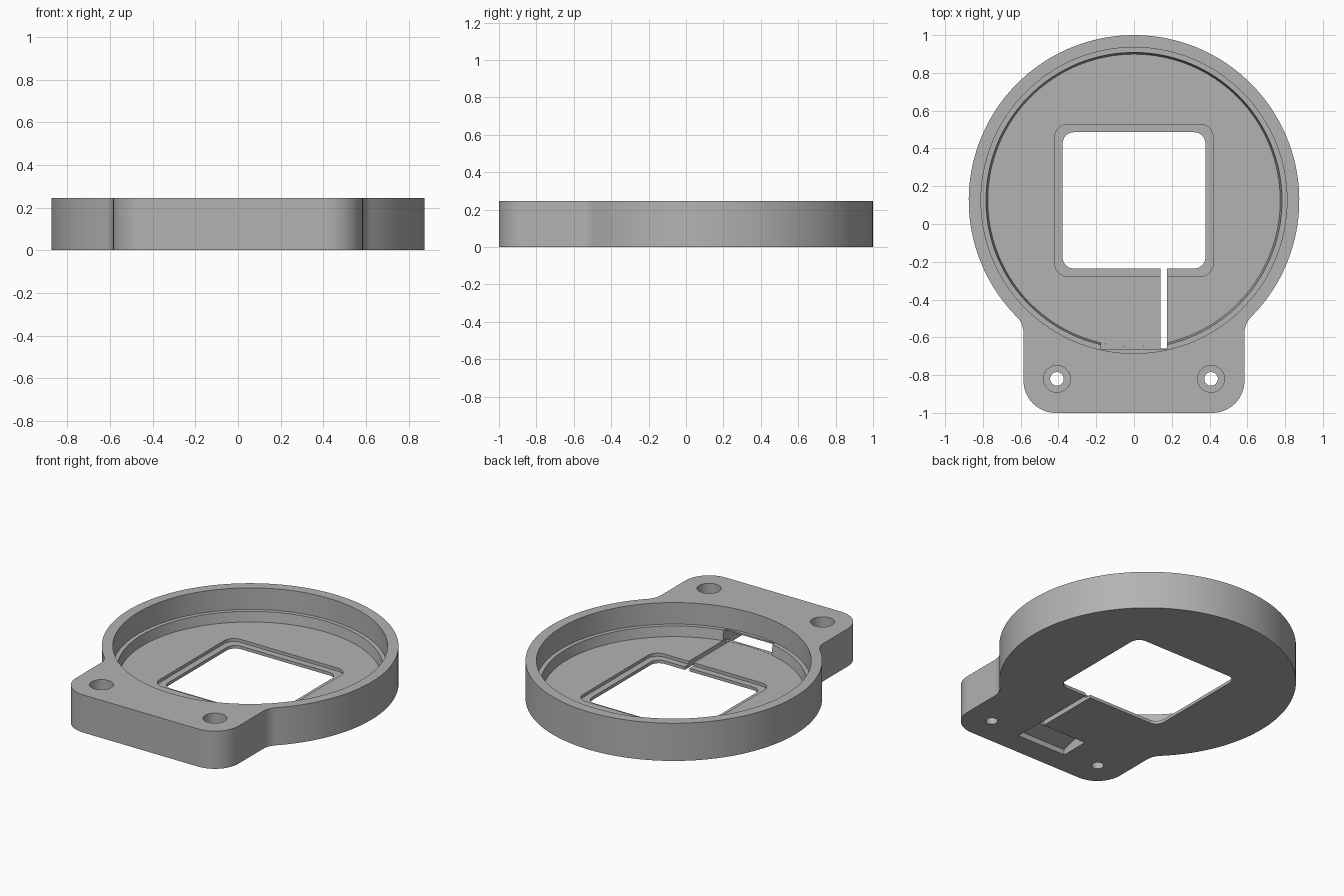
import bpy
import bmesh
from math import sin, cos, pi, atan2, radians, sqrt
from mathutils import Matrix, Vector

if "Cube" in bpy.data.objects:
    bpy.data.objects.remove(bpy.data.objects["Cube"])

HEIGHT = 0.245
FLOOR = 0.04
LEDGE = 0.105
CY = 0.125          # centre of the round body
R = 0.875
TAB = 0.585         # half width of the mounting tab

grey = bpy.data.materials.new("grey plastic")
grey.use_nodes = True
grey.diffuse_color = (0.45, 0.45, 0.45, 1)
grey.node_tree.nodes["Principled BSDF"].inputs["Base Color"].default_value = (0.45, 0.45, 0.45, 1)


def arc(cx, cy, r, a0, a1, n):
    return [(cx + r * cos(a0 + (a1 - a0) * i / n), cy + r * sin(a0 + (a1 - a0) * i / n))
            for i in range(n + 1)]


def make_object(name, bm):
    bmesh.ops.recalc_face_normals(bm, faces=bm.faces)
    mesh = bpy.data.meshes.new(name)
    bm.to_mesh(mesh)
    bm.free()
    mesh.materials.append(grey)
    obj = bpy.data.objects.new(name, mesh)
    bpy.context.collection.objects.link(obj)
    return obj


def prism(name, points, low, high, along_x=False):
    """Extrude a profile along z, or a (y, z) profile along x."""
    bm = bmesh.new()
    if along_x:
        verts = [bm.verts.new((low, a, b)) for a, b in points]
        step = Vector((high - low, 0, 0))
    else:
        verts = [bm.verts.new((a, b, low)) for a, b in points]
        step = Vector((0, 0, high - low))
    face = bm.faces.new(verts)
    top = bmesh.ops.extrude_face_region(bm, geom=[face])["geom"]
    bmesh.ops.translate(bm, vec=step, verts=[v for v in top if isinstance(v, bmesh.types.BMVert)])
    return make_object(name, bm)


def cone(name, x, y, low, high, r_low, r_high, n):
    bm = bmesh.new()
    bmesh.ops.create_cone(bm, cap_ends=True, segments=n, radius1=r_low, radius2=r_high,
                          depth=high - low, matrix=Matrix.Translation((x, y, (low + high) / 2)))
    return make_object(name, bm)


def rounded_rect(hx, hy, r):
    pts = []
    for k, (sx, sy) in enumerate([(1, 1), (-1, 1), (-1, -1), (1, -1)]):
        pts += arc(sx * (hx - r), CY + sy * (hy - r), r, k * pi / 2, (k + 1) * pi / 2, 8)
    return pts


# Outer outline: right half from tab corner through fillet to the round body
fillet = 0.12
corner = 0.17
dx = TAB + fillet
fy = CY - sqrt((R + fillet) ** 2 - dx ** 2)
angle = atan2(fy - CY, dx)
half = arc(TAB - corner, -1 + corner, corner, -pi / 2, 0, 12)
half += arc(dx, fy, fillet, pi, angle + pi, 10)
half += arc(0, CY, R, angle, pi / 2, 56)[1:]
outline = half + [(-x, y) for x, y in reversed(half[:-1])]
body = prism("camera_ring_body", outline, 0, HEIGHT)
body.name = "round_housing"

# Bores, window, cable slot, cable pocket and screw holes
cutters = [
    cone("upper_bore", 0, CY, LEDGE, 0.4, 0.81, 0.81, 128),
    cone("lower_bore", 0, CY, FLOOR, 0.15, 0.774, 0.79, 128),
    prism("window_rim", rounded_rect(0.42, 0.403, 0.07), 0.02, 0.1),
    prism("window", rounded_rect(0.378, 0.361, 0.06), -0.1, 0.1),
    prism("cable_slot", [(0.14, -0.66), (0.174, -0.66), (0.174, -0.1), (0.14, -0.1)], -0.1, 0.07),
    prism("cable_pocket", [(-0.85, -0.05), (-0.662, -0.05), (-0.662, 0.041), (-0.55, 0.041),
                           (-0.55, 0.12), (-0.662, 0.12), (-0.662, 0.095), (-0.85, 0.035)],
          -0.176, 0.176, along_x=True),
]
for side in (-1, 1):
    cutters.append(cone("screw_hole", side * 0.408, -0.82, -0.1, 0.4, 0.036, 0.036, 32))
    cutters.append(cone("screw_head_recess", side * 0.408, -0.82, 0.08, 0.4, 0.071, 0.071, 40))

bpy.context.view_layer.objects.active = body
for cutter in cutters:
    mod = body.modifiers.new(cutter.name, "BOOLEAN")
    mod.operation = "DIFFERENCE"
    mod.solver = "EXACT"
    mod.object = cutter
    bpy.ops.object.modifier_apply(modifier=mod.name)
    bpy.data.objects.remove(cutter)

# Smooth curved walls, keep rims crisp
for obj in bpy.context.selected_objects:
    obj.select_set(False)
body.select_set(True)
bpy.ops.object.shade_smooth_by_angle(angle=radians(30))
